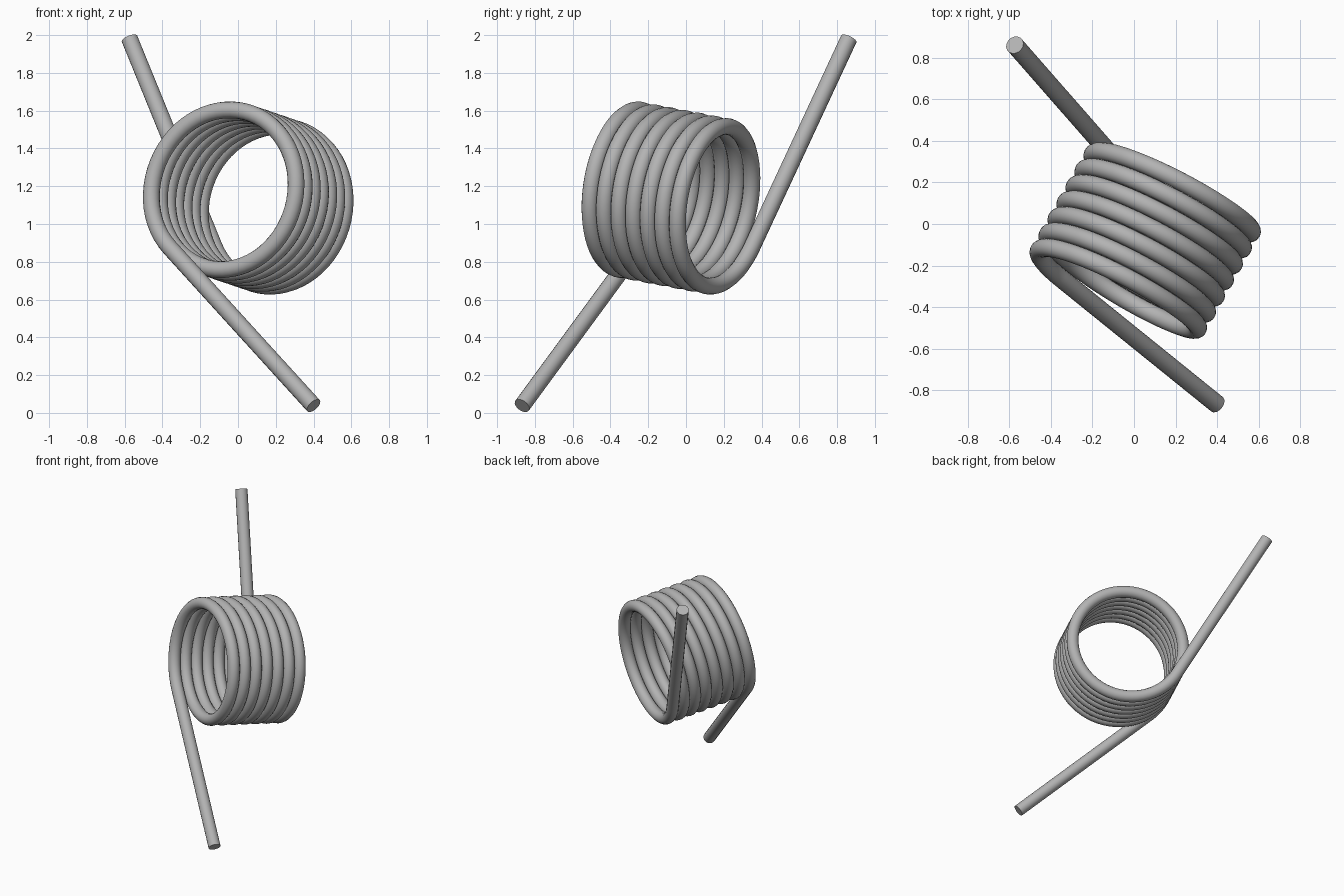
import bpy
import math
from mathutils import Vector

# Remove the default cube
cube = bpy.data.objects.get("Cube")
if cube:
    bpy.data.objects.remove(cube, do_unlink=True)

# Steel material
steel = bpy.data.materials.new("grey_steel")
steel.use_nodes = True
colour = (0.45, 0.45, 0.45, 1)
steel.diffuse_color = colour
steel.node_tree.nodes["Principled BSDF"].inputs["Base Color"].default_value = colour

# Coil dimensions and tilted frame
WIRE, RADIUS, PITCH, TURNS = 0.0445, 0.425, 0.0897, 7
STEPS = 64
axis = Vector((0.482, 0.861, -0.163)).normalized()
up = (Vector((0, 0, 1)) - axis * axis.z).normalized()
side = axis.cross(up)
centre = Vector((-0.075, -0.315, 1.185))
front_tip = Vector((0.40, -0.868, 0.038))
back_tip = Vector((-0.574, 0.862, 1.98))


def helix(angle):
    ring = up * math.cos(angle) + side * math.sin(angle)
    return centre + axis * PITCH * angle / math.tau + ring * RADIUS


def tangent_angle(tip, sign):
    """Angle at which a straight arm to the tip leaves the coil."""
    offset = tip - centre
    u, v = offset.dot(up), offset.dot(side)
    return math.atan2(v, u) + sign * math.acos(RADIUS / math.hypot(u, v))


# Wire centre line: front arm, coil, back arm
start = tangent_angle(front_tip, 1) - math.tau
end = tangent_angle(back_tip, -1) + math.tau * TURNS
count = round((end - start) / math.tau * STEPS)
path = [helix(start + (end - start) * i / count) for i in range(count + 1)]
path = [front_tip] + path + [back_tip]

# Round wire swept along the centre line
curve = bpy.data.curves.new("torsion_spring", "CURVE")
curve.dimensions = "3D"
curve.bevel_depth = WIRE
curve.bevel_resolution = 6
curve.use_fill_caps = True
spline = curve.splines.new("POLY")
spline.points.add(len(path) - 1)
for point, co in zip(spline.points, path):
    point.co = (*co, 1)
curve.materials.append(steel)
spring = bpy.data.objects.new("torsion_spring", curve)
bpy.context.collection.objects.link(spring)

# Mesh with smooth wire and crisp cut ends
bpy.ops.object.select_all(action="DESELECT")
spring.select_set(True)
bpy.context.view_layer.objects.active = spring
bpy.ops.object.convert(target="MESH")
bpy.ops.object.shade_smooth_by_angle(angle=math.radians(40))
